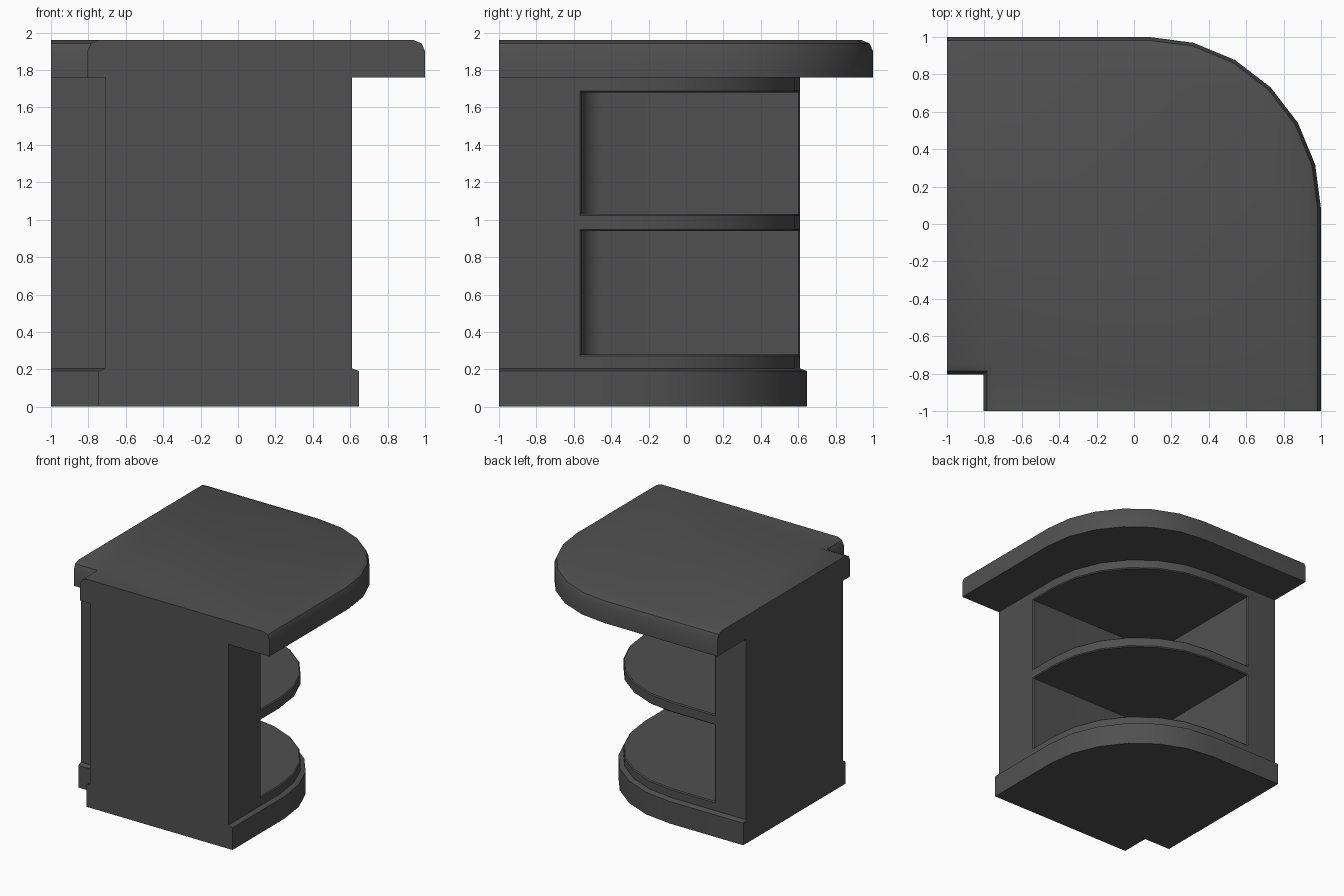
import bpy, bmesh
from math import sin, cos, pi

if "Cube" in bpy.data.objects:
    bpy.data.objects.remove(bpy.data.objects["Cube"])

GREY = bpy.data.materials.new("dark_grey")
GREY.diffuse_color = (0.08, 0.08, 0.08, 1)
GREY.use_nodes = True
GREY.node_tree.nodes["Principled BSDF"].inputs["Base Color"].default_value = GREY.diffuse_color


def arc(cx, cy, r, a0, a1, n):
    return [(cx + r * cos(a0 + (a1 - a0) * i / n),
             cy + r * sin(a0 + (a1 - a0) * i / n)) for i in range(n + 1)]


def plan(edge, notch, r):
    """Square plan with a notched inner corner and a rounded outer corner."""
    c = edge - r
    return ([(-1, notch), (notch, notch), (notch, -1), (edge, -1)]
            + arc(c, c, r, 0, pi / 2, 6) + [(-1, edge)])


def loft(name, levels):
    """Solid through a stack of (z, outline) levels."""
    bm = bmesh.new()
    rings = [[bm.verts.new((x, y, z)) for x, y in pts] for z, pts in levels]
    for a, b in zip(rings, rings[1:]):
        for i in range(len(a)):
            j = (i + 1) % len(a)
            bm.faces.new((a[i], a[j], b[j], b[i]))
    bm.faces.new(rings[0][::-1])
    bm.faces.new(rings[-1])
    bmesh.ops.recalc_face_normals(bm, faces=bm.faces)
    me = bpy.data.meshes.new(name)
    bm.to_mesh(me)
    bm.free()
    ob = bpy.data.objects.new(name, me)
    bpy.context.collection.objects.link(ob)
    me.materials.append(GREY)
    return ob


# plinth with a chamfered top lip
plinth = loft("plinth", [(0, plan(.648, -.745, .945)), (.19, plan(.648, -.745, .945)),
                         (.205, plan(.61, -.71, .91))])

# worktop with a rounded upper edge
worktop = loft("worktop", [(1.76, plan(1, -.805, .92)), (1.90, plan(1, -.805, .92)),
                           (1.942, plan(.982, -.787, .902)),
                           (1.96, plan(.94, -.745, .86))])

# cabinet body with two open shelf bays
cabinet = loft("cabinet_body", [(.205, plan(.61, -.71, .91)), (1.76, plan(.61, -.71, .91))])
R = .12
bay = arc(-.70 + R, -.56 + R, R, pi, 1.5 * pi, 6) + [(1, -.56), (1, 1), (-.70, 1)]
cutters = []
for z0, z1 in ((.28, .94), (1.03, 1.68)):
    cut = loft("bay_cutter", [(z0, bay), (z1, bay)])
    cut.hide_render = True
    mod = cabinet.modifiers.new("bay", 'BOOLEAN')
    mod.operation, mod.solver, mod.object = 'DIFFERENCE', 'EXACT', cut
    cutters.append(cut)
dg = bpy.context.evaluated_depsgraph_get()
mesh = bpy.data.meshes.new_from_object(cabinet.evaluated_get(dg))
cabinet.modifiers.clear()
cabinet.data = mesh
for cut in cutters:
    bpy.data.objects.remove(cut)

# small chamfer around the bay openings
bm = bmesh.new()
bm.from_mesh(mesh)
bmesh.ops.remove_doubles(bm, verts=bm.verts, dist=1e-5)
rim = [e for e in bm.edges if len(e.link_faces) == 2
       and all(.25 < v.co.z < 1.7 for v in e.verts)
       and e.calc_face_angle_signed() > .7]
bmesh.ops.bevel(bm, geom=rim, offset=.008, segments=1, affect='EDGES', profile=.5)
bm.to_mesh(mesh)
bm.free()

for ob in (plinth, worktop, cabinet):
    bpy.ops.object.select_all(action='DESELECT')
    ob.select_set(True)
    bpy.context.view_layer.objects.active = ob
    bpy.ops.object.shade_smooth_by_angle(angle=.6)
